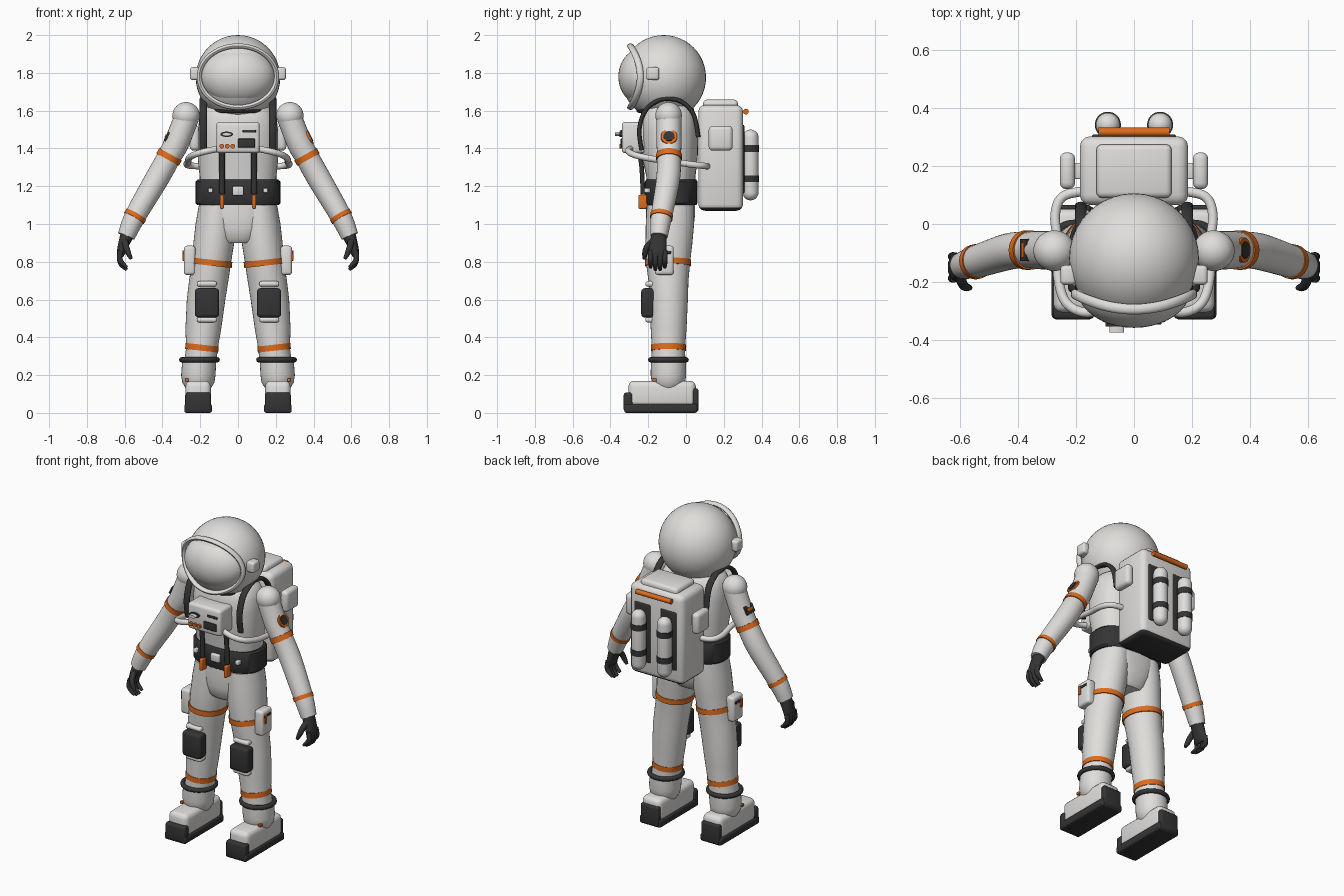
import bpy, bmesh, math
from mathutils import Vector, Matrix


def material(name, rgb):
    m = bpy.data.materials.new(name)
    m.diffuse_color = (*rgb, 1)
    return m


WHITE = material("suit_white", (0.74, 0.73, 0.71))
DARK = material("dark_rubber", (0.035, 0.035, 0.036))
ORANGE = material("orange_trim", (0.74, 0.15, 0.012))


def finish(name, bm, mat, angle=40):
    bmesh.ops.recalc_face_normals(bm, faces=bm.faces)
    for f in bm.faces:
        f.smooth = True
    for e in bm.edges:
        if len(e.link_faces) == 2 and e.calc_face_angle(0) > math.radians(angle):
            e.smooth = False
    me = bpy.data.meshes.new(name)
    bm.to_mesh(me)
    bm.free()
    me.materials.append(mat)
    ob = bpy.data.objects.new(name, me)
    bpy.context.collection.objects.link(ob)
    return ob


def box(name, x, y, z, mat, bevel=0.01, rot=None, seg=3):
    """Rounded box from its (min, max) on each axis."""
    bm = bmesh.new()
    bmesh.ops.create_cube(bm, size=1)
    size = [abs(a[1] - a[0]) for a in (x, y, z)]
    bmesh.ops.scale(bm, vec=size, verts=bm.verts)
    if bevel:
        bmesh.ops.bevel(bm, geom=bm.edges[:], offset=min(bevel, 0.48 * min(size)),
                        segments=seg, profile=0.5, affect='EDGES')
    if rot:
        bm.transform(rot)
    bmesh.ops.translate(bm, vec=[sum(a) / 2 for a in (x, y, z)], verts=bm.verts)
    return finish(name, bm, mat)


def ball(name, c, r, mat):
    bm = bmesh.new()
    bmesh.ops.create_uvsphere(bm, u_segments=40, v_segments=24, radius=1)
    bmesh.ops.scale(bm, vec=r, verts=bm.verts)
    bmesh.ops.translate(bm, vec=c, verts=bm.verts)
    return finish(name, bm, mat)


def skin(name, rings, mat, closed=False):
    bm = bmesh.new()
    vs = [[bm.verts.new(p) for p in ring] for ring in rings]
    n = len(vs[0])
    pairs = list(zip(vs, vs[1:])) + ([(vs[-1], vs[0])] if closed else [])
    for a, b in pairs:
        for i in range(n):
            bm.faces.new((a[i], a[(i + 1) % n], b[(i + 1) % n], b[i]))
    if not closed:
        bm.faces.new(vs[0])
        bm.faces.new(vs[-1])
    return finish(name, bm, mat)


def loft(name, rows, mat, n=32, power=1.0):
    """Horizontal rings: (z, centre x, centre y, radius x, radius y)."""
    def se(v):
        return math.copysign(abs(v) ** power, v)
    ang = [2 * math.pi * i / n for i in range(n)]
    return skin(name, [[(cx + rx * se(math.cos(a)), cy + ry * se(math.sin(a)), z)
                        for a in ang] for z, cx, cy, rx, ry in rows], mat)


def tube(name, pts, radii, mat, ref=(0, 1, 0), n=20, sub=6, closed=False):
    """Sweep an ellipse (radius along ref, radius across) on a smooth path."""
    P = [Vector(p) for p in pts]
    if not isinstance(radii, list):
        radii = [radii] * len(P)
    R = [Vector(r if isinstance(r, tuple) else (r, r)) for r in radii]

    def spline(L, i, t):
        a, b, c, d = L[max(i - 1, 0)], L[i], L[i + 1], L[min(i + 2, len(L) - 1)]
        return 0.5 * (2 * b + (c - a) * t + (2 * a - 5 * b + 4 * c - d) * t * t
                      + (3 * b - a - 3 * c + d) * t ** 3)
    if sub > 1:
        steps = [(i, k / sub) for i in range(len(P) - 1) for k in range(sub)] + [(len(P) - 2, 1)]
        P, R = [spline(P, *s) for s in steps], [spline(R, *s) for s in steps]
    rings, m = [], len(P)
    for i in range(m):
        prev, nxt = (P[i - 1], P[(i + 1) % m]) if closed else (P[max(i - 1, 0)], P[min(i + 1, m - 1)])
        t = (nxt - prev).normalized()
        u = Vector(ref)
        u = (u - t * u.dot(t)).normalized()
        v = t.cross(u)
        rings.append([P[i] + u * R[i][0] * math.cos(a) + v * R[i][1] * math.sin(a)
                      for a in (2 * math.pi * k / n for k in range(n))])
    return skin(name, rings, mat, closed)


def band(name, c, d, half, r, mat, ref=(0, 1, 0)):
    c, d = Vector(c), Vector(d).normalized() * half
    return tube(name, [c - d, c + d], r, mat, ref, n=32, sub=1)


# Helmet, visor, rim and neck ring
ball("helmet", (0, -0.118, 1.775), (0.224, 0.224, 0.225), WHITE)
ball("visor", (0, -0.22, 1.78), (0.197, 0.138, 0.155), WHITE)
turn = [2 * math.pi * i / 48 for i in range(48)]
tube("visor_rim", [(0.205 * math.cos(a), -0.242 - 0.052 * math.sin(a) ** 2, 1.78 + 0.163 * math.sin(a))
                   for a in turn], (0.018, 0.013), WHITE, n=12, sub=1, closed=True)
tube("neck_ring", [(0.135 * math.cos(a), -0.11 + 0.135 * math.sin(a), 1.605) for a in turn],
     0.018, DARK, ref=(0, 0, 1), n=12, sub=1, closed=True)

# Torso, pelvis and belt
loft("torso", [(1.1, 0, -0.08, 0.2, 0.125), (1.25, 0, -0.08, 0.203, 0.13), (1.35, 0, -0.085, 0.213, 0.147),
               (1.48, 0, -0.088, 0.213, 0.152), (1.56, 0, -0.09, 0.205, 0.148), (1.61, 0, -0.09, 0.18, 0.13),
               (1.64, 0, -0.09, 0.13, 0.1)], WHITE, 48, 0.8)
loft("pelvis", [(1.13, 0, -0.08, 0.205, 0.128), (1.05, 0, -0.082, 0.19, 0.13), (0.98, 0, -0.085, 0.15, 0.125),
                (0.92, 0, -0.09, 0.11, 0.11), (0.9, 0, -0.09, 0.095, 0.09)], WHITE, 40, 0.8)
loft("belt", [(1.1, 0, -0.078, 0.215, 0.132), (1.11, 0, -0.078, 0.224, 0.139),
              (1.225, 0, -0.078, 0.224, 0.139), (1.235, 0, -0.078, 0.215, 0.132)], DARK, 48, 0.8)
box("belt_buckle", (-0.03, 0.03), (-0.235, -0.2), (1.15, 1.2), WHITE, 0.008)

# Chest control box
box("chest_box", (-0.115, 0.115), (-0.34, -0.21), (1.375, 1.54), WHITE, 0.018)
box("display_panel", (0, 0.09), (-0.347, -0.335), (1.405, 1.452), DARK, 0.004)
box("slot", (0.025, 0.095), (-0.346, -0.335), (1.484, 1.498), DARK, 0.003)
band("dial_base", (-0.06, -0.343, 1.475), (0, 1, 0), 0.01, (0.014, 0.034), DARK, (0, 0, 1))
band("dial_knob", (-0.06, -0.355, 1.475), (0, 1, 0), 0.02, (0.009, 0.025), WHITE, (0, 0, 1))
for i in range(3):
    band("button", (-0.086 + 0.029 * i, -0.343, 1.412), (0, 1, 0), 0.01, 0.012, ORANGE, (0, 0, 1))

# Backpack
pack = box("backpack", (-0.187, 0.187), (0.065, 0.302), (1.07, 1.63), WHITE, 0.035)
pack.data.materials.append(DARK)
for f in pack.data.polygons:
    if f.center.z < 1.095:
        f.material_index = 1
box("backpack_lid", (-0.13, 0.13), (0.09, 0.275), (1.6, 1.658), WHITE, 0.02)
tube("carry_handle", [(-0.122, 0.317, 1.595), (0.122, 0.317, 1.595)], 0.015, ORANGE, sub=1)

# Mirrored parts
for s in (-1, 1):
    def M(*pts):
        return [(s * x, y, z) for x, y, z in pts]

    def X(a, b):
        return (s * a, s * b)

    # Helmet side caps, shoulder straps, chest straps with clips, air hoses
    box("ear_cap", X(0.2, 0.254), (-0.21, -0.142), (1.762, 1.83), WHITE, 0.014)
    tube("shoulder_strap", M((0.183, -0.235, 1.39), (0.183, -0.247, 1.5), (0.183, -0.215, 1.6),
                             (0.183, -0.15, 1.652), (0.183, -0.09, 1.663), (0.183, -0.02, 1.645),
                             (0.183, 0.04, 1.58), (0.183, 0.065, 1.46)), (0.02, 0.012), DARK, (1, 0, 0))
    tube("chest_strap", M((0.085, -0.25, 1.4), (0.085, -0.235, 1.3), (0.085, -0.228, 1.16)),
         (0.015, 0.012), DARK, (1, 0, 0))
    box("strap_clip", X(0.074, 0.096), (-0.252, -0.2), (1.08, 1.155), ORANGE, 0.008)
    box("belt_stud", X(0.133, 0.158), (-0.222, -0.19), (1.165, 1.19), WHITE, 0.005)
    tube("air_hose", M((0.09, -0.29, 1.4), (0.17, -0.305, 1.385), (0.235, -0.27, 1.365), (0.262, -0.18, 1.345),
                       (0.262, -0.07, 1.33), (0.272, 0.03, 1.315), (0.245, 0.095, 1.308), (0.16, 0.115, 1.305)),
         0.017, WHITE, (0, 0, 1), n=14)

    # Backpack tanks and side pods
    box("tank_plate", X(0.035, 0.145), (0.28, 0.309), (1.16, 1.525), DARK, 0.008)
    caps = [(math.sin(t * math.pi / 12), math.cos(t * math.pi / 12)) for t in range(7)]
    prof = [(1.167 - 0.042 * c, 0.042 * max(q, 0.02)) for q, c in caps]
    prof += [(1.458 + 0.042 * c, 0.042 * max(q, 0.02)) for q, c in reversed(caps)]
    loft("air_tank", [(z, s * 0.09, 0.342, r, r) for z, r in prof], WHITE, 24)
    for z in (1.24, 1.4):
        band("tank_band", (s * 0.09, 0.342, z), (0, 0, 1), 0.018, 0.045, DARK)
    box("side_pod", X(0.203, 0.256), (0.12, 0.247), (1.388, 1.52), WHITE, 0.022)
    box("pod_mount", X(0.17, 0.22), (0.155, 0.21), (1.42, 1.49), WHITE, 0.005)

    # Arms
    ball("shoulder", (s * 0.275, -0.092, 1.575), (0.072, 0.07, 0.07), WHITE)
    tube("arm", M((0.27, -0.09, 1.57), (0.325, -0.09, 1.43), (0.365, -0.09, 1.355), (0.432, -0.095, 1.235),
                  (0.545, -0.13, 1.04), (0.592, -0.143, 0.935)),
         [0.066, 0.066, 0.063, 0.063, 0.056, 0.046], WHITE, n=28)
    band("upper_arm_band", (s * 0.365, -0.09, 1.355), (s * 0.48, 0, -0.88), 0.016, 0.068, ORANGE)
    band("wrist_band", (s * 0.545, -0.13, 1.04), (s * 0.5, -0.14, -0.86), 0.012, 0.06, ORANGE)
    d, up = Vector((s * 0.89, 0, 0.46)), Vector((s * 0.377, -0.09, 1.462))
    if s > 0:
        band("round_patch", up, d, 0.006, 0.043, ORANGE)
        band("round_patch_centre", up + d * 0.004, d, 0.006, 0.029, DARK)
    else:
        R = Matrix.Rotation(math.atan2(0.46, 0.89), 4, 'Y')
        for nm, k, hy, hz, m in (("flag_patch", 0, 0.038, 0.026, DARK), ("flag_stripe", 0.004, 0.026, 0.009, ORANGE)):
            c = up + d * k
            box(nm, (c.x - 0.006, c.x + 0.006), (c.y - hy, c.y + hy), (c.z - hz, c.z + hz), m, 0.002, R)

    # Gloves
    tube("palm", M((0.586, -0.142, 0.945), (0.603, -0.147, 0.9), (0.62, -0.15, 0.845), (0.62, -0.15, 0.825)),
         [(0.04, 0.036), (0.045, 0.03), (0.047, 0.022), (0.04, 0.014)], DARK)
    for i in range(4):
        y, e = -0.112 - 0.025 * i, 0.012 * (i in (0, 3))
        tube("finger", M((0.62, y, 0.86), (0.627, y, 0.82), (0.617, y, 0.785 + e), (0.588, y, 0.758 + e)),
             [0.015, 0.015, 0.014, 0.009], DARK, n=10, sub=4)
    tube("thumb", M((0.6, -0.17, 0.915), (0.592, -0.205, 0.88), (0.58, -0.217, 0.845), (0.565, -0.22, 0.815)),
         [0.018, 0.017, 0.015, 0.009], DARK, n=10, sub=4)

    # Legs with bands and cuff
    loft("leg", [(z, s * cx, y, rx, ry) for z, cx, y, rx, ry in (
        (1.1, 0.107, -0.082, 0.1, 0.125), (1.0, 0.117, -0.085, 0.108, 0.128), (0.9, 0.128, -0.09, 0.108, 0.124),
        (0.8, 0.14, -0.095, 0.104, 0.117), (0.7, 0.155, -0.093, 0.104, 0.106), (0.6, 0.169, -0.09, 0.102, 0.1),
        (0.45, 0.183, -0.092, 0.095, 0.095), (0.34, 0.191, -0.093, 0.084, 0.088), (0.27, 0.2, -0.093, 0.086, 0.09))],
        WHITE, 36)
    band("thigh_band", (s * 0.14, -0.095, 0.795), (s * 0.11, 0, -1), 0.016, (0.122, 0.109), ORANGE)
    band("shin_band", (s * 0.191, -0.093, 0.345), (s * 0.11, 0, -1), 0.016, (0.092, 0.088), ORANGE)
    tube("boot_cuff", [(s * 0.204 + 0.094 * math.cos(a), -0.093 + 0.094 * math.sin(a), 0.281) for a in turn],
         0.014, DARK, (0, 0, 1), n=12, sub=1, closed=True)

    # Knee pads and thigh pouch
    box("knee_pad", X(0.1, 0.228), (-0.237, -0.165), (0.505, 0.66), DARK, 0.018)
    for z in (0.493, 0.683):
        box("knee_strap", X(0.112, 0.218), (-0.215, -0.14), (z - 0.014, z + 0.014), WHITE, 0.012)
    box("thigh_pouch", X(0.225, 0.286), (-0.165, -0.065), (0.73, 0.885), WHITE, 0.016)
    box("pouch_flap", X(0.27, 0.29), (-0.15, -0.08), (0.842, 0.858), DARK, 0.003)
    box("pouch_tab", X(0.27, 0.294), (-0.148, -0.128), (0.805, 0.86), ORANGE, 0.004)

    # Boots
    loft("boot_shaft", [(z, s * cx, -0.093, r, r + 0.003) for z, cx, r in (
        (0.28, 0.205, 0.09), (0.2, 0.21, 0.091), (0.16, 0.21, 0.085), (0.12, 0.21, 0.06), (0.1, 0.21, 0.03))], WHITE, 32)
    box("boot_upper", X(0.144, 0.278), (-0.305, 0.052), (0.03, 0.17), WHITE, 0.03)
    box("boot_sole", X(0.138, 0.284), (-0.327, 0.06), (0, 0.048), DARK, 0.012)
    box("toe_cap", X(0.142, 0.28), (-0.33, -0.28), (0.005, 0.108), DARK, 0.015)
    box("heel_cap", X(0.148, 0.274), (0.03, 0.066), (0.005, 0.13), DARK, 0.012)
    box("boot_tag", X(0.262, 0.28), (-0.178, -0.155), (0.165, 0.182), ORANGE, 0.003)
